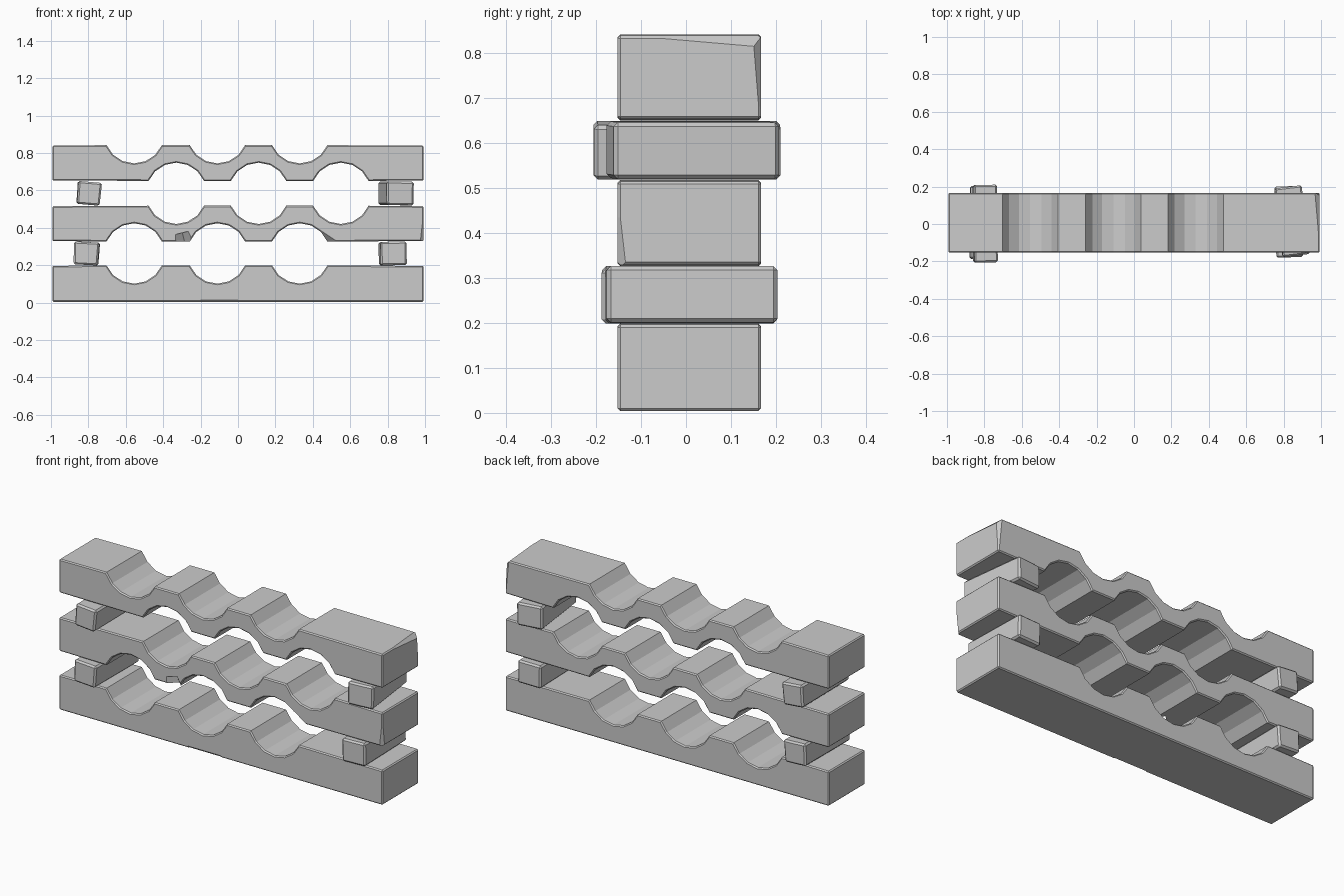
import bpy, bmesh, math
from mathutils import Vector, Matrix

if "Cube" in bpy.data.objects:
    bpy.data.objects.remove(bpy.data.objects["Cube"])

Y0, Y1, HALF = -0.152, 0.167, 0.993
R, HW, DEPTH = 0.161, 0.148, 0.095
ROW_A = (-0.555, -0.11, 0.33)
ROW_B = (-0.33, 0.11, 0.55)


def notch(cx, z, sign):
    """Faceted half-round scoop, left to right; sign -1 dips down, +1 arches up."""
    a = math.asin(HW / R)
    pts = []
    for i in range(7):
        t = -a + 2 * a * i / 6
        pts.append((cx + R * math.sin(t), z + sign * (R * math.cos(t) - R + DEPTH)))
    return pts


def add_bevel(ob, width):
    m = ob.modifiers.new("worn_edges", 'BEVEL')
    m.width = width
    m.segments = 1
    m.limit_method = 'ANGLE'
    m.angle_limit = math.radians(60)


def new_object(name, bm):
    bmesh.ops.recalc_face_normals(bm, faces=bm.faces)
    me = bpy.data.meshes.new(name)
    bm.to_mesh(me)
    bm.free()
    ob = bpy.data.objects.new(name, me)
    bpy.context.collection.objects.link(ob)
    return ob


def beam(name, z0, z1, top, bottom):
    """Rack board: scooped outline extruded through the depth."""
    outline = [(-HALF, z1)]
    for cx in top:
        outline += notch(cx, z1, -1)
    outline += [(HALF, z1), (HALF, z0)]
    for cx in reversed(bottom):
        outline += reversed(notch(cx, z0, 1))
    outline.append((-HALF, z0))
    bm = bmesh.new()
    face = bm.faces.new([bm.verts.new((x, Y0, z)) for x, z in outline])
    ext = bmesh.ops.extrude_face_region(bm, geom=[face])
    bmesh.ops.translate(bm, vec=(0, Y1 - Y0, 0),
                        verts=[v for v in ext["geom"] if isinstance(v, bmesh.types.BMVert)])
    ob = new_object(name, bm)
    add_bevel(ob, 0.006)
    return ob


def chip(ob, point, normal, size):
    """Knock a flat chip off an edge or corner with a hidden cutter block."""
    n = Vector(normal).normalized()
    bm = bmesh.new()
    rot = n.to_track_quat('Z', 'Y').to_matrix().to_4x4()
    bmesh.ops.create_cube(bm, size=size, matrix=Matrix.Translation(Vector(point) + n * size / 2) @ rot)
    cutter = new_object("chip_cutter", bm)
    cutter.hide_render = True
    cutter.hide_set(True)
    cutter.display_type = 'WIRE'
    m = ob.modifiers.new("chip", 'BOOLEAN')
    m.operation = 'DIFFERENCE'
    m.solver = 'EXACT'
    m.object = cutter


def spacer(name, center, size, yaw=0.0, roll=0.0, taper=0.0):
    """Slightly crooked block between two boards."""
    bm = bmesh.new()
    bmesh.ops.create_cube(bm, size=1.0)
    for v in bm.verts:
        if v.co.z < 0:
            v.co.x *= 1 - taper
        v.co = Vector((v.co.x * size[0], v.co.y * size[1], v.co.z * size[2]))
    bm.transform(Matrix.Rotation(math.radians(yaw), 4, 'Z') @ Matrix.Rotation(math.radians(roll), 4, 'Y'))
    ob = new_object(name, bm)
    ob.location = center
    add_bevel(ob, 0.009)
    return ob


# Three boards
lower = beam("lower_board", 0.004, 0.196, ROW_A, ())
middle = beam("middle_board", 0.329, 0.515, ROW_B, ROW_A)
upper = beam("upper_board", 0.653, 0.839, ROW_A, ROW_B)

# Chipped corners and lips
chip(upper, (HALF, 0.156, 0.75), (0.6, 0.75, 0.06), 0.5)
chip(upper, (HALF, 0.0, 0.828), (0.7, 0.06, 0.7), 0.5)
chip(middle, (-0.262, Y0 + 0.015, 0.343), (-0.6, -0.6, -0.3), 0.08)
chip(middle, (0.485, Y0 + 0.012, 0.345), (-0.4, -0.6, -0.6), 0.09)
chip(middle, (HALF - 0.004, Y0 + 0.006, 0.40), (0.7, -0.7, -0.08), 0.5)
chip(lower, (-0.1, Y0 + 0.006, 0.008), (0.0, -0.7, -0.7), 0.2)

# Four spacer blocks
spacer("lower_left_spacer", (-0.81, 0.008, 0.2625), (0.136, 0.39, 0.122), yaw=-0.5, roll=3, taper=0.05)
spacer("lower_right_spacer", (0.827, 0.012, 0.2625), (0.14, 0.38, 0.126), yaw=1.5, roll=-1)
spacer("upper_left_spacer", (-0.797, 0.002, 0.584), (0.126, 0.415, 0.122), yaw=0.5, roll=5, taper=0.04)
spacer("upper_right_spacer", (0.845, 0.015, 0.584), (0.146, 0.37, 0.126), yaw=7, roll=1)
